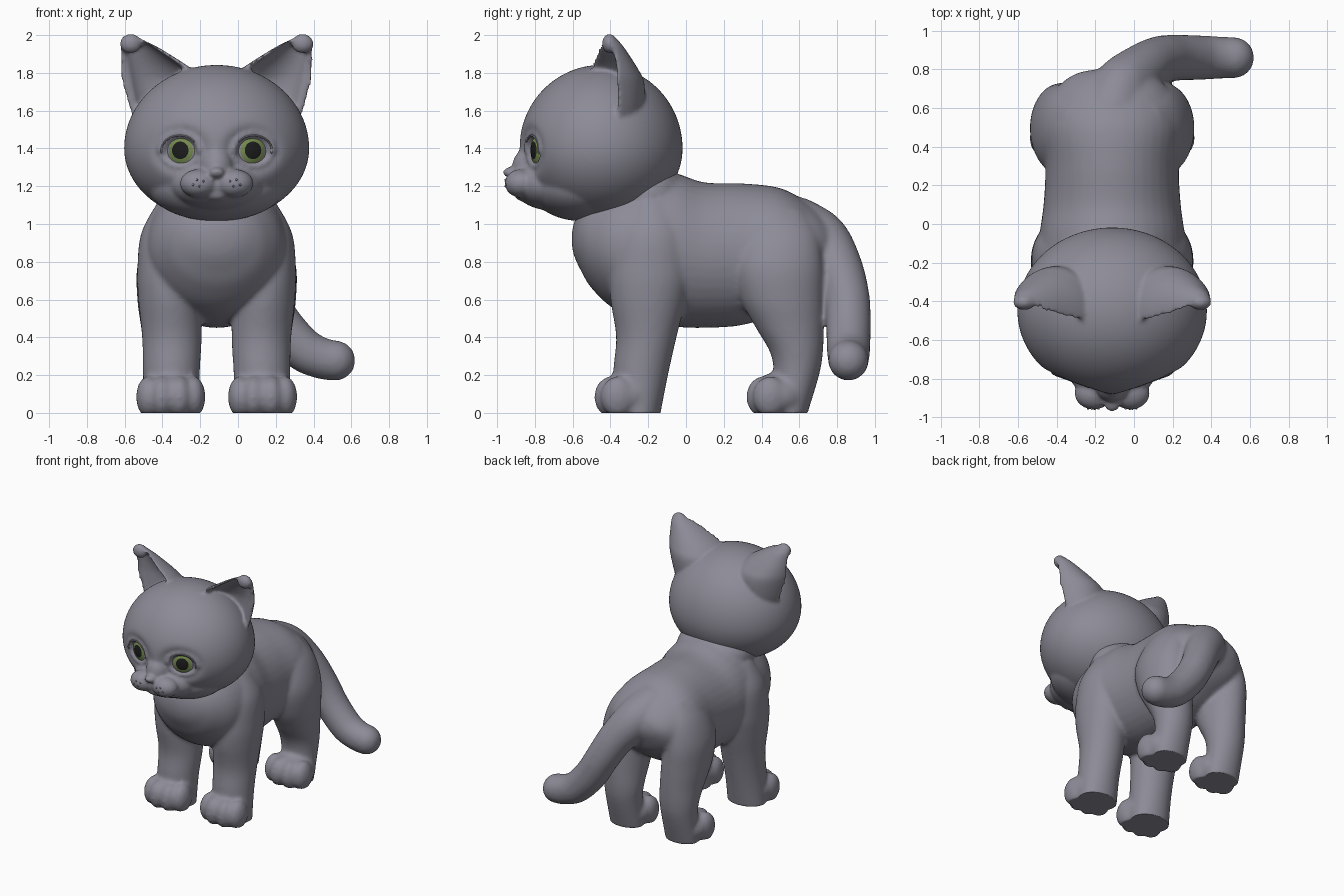
import bpy, bmesh, math
from mathutils import Vector, Matrix

if "Cube" in bpy.data.objects:
    bpy.data.objects.remove(bpy.data.objects["Cube"])

CX = -0.113          # the cat's own mirror plane (the tail swings to one side)


def material(name, rgb):
    m = bpy.data.materials.new(name)
    m.diffuse_color = (*rgb, 1)
    m.use_nodes = True
    m.node_tree.nodes["Principled BSDF"].inputs["Base Color"].default_value = m.diffuse_color
    return m


GREY = material("grey fur", (0.265, 0.26, 0.31))
GREEN = material("green iris", (0.18, 0.26, 0.08))
BLACK = material("black pupil", (0.012, 0.012, 0.012))


def smooth_rows(rows, steps=6):
    """Catmull-Rom interpolation of a short table of rows."""
    rows = [Vector(r) for r in rows]
    out = []
    for i in range(len(rows) - 1):
        a, b, c, d = rows[max(i - 1, 0)], rows[i], rows[i + 1], rows[min(i + 2, len(rows) - 1)]
        for k in range(steps):
            t = k / steps
            out.append(b + (c - a) * (t / 2) + (a * 2 - b * 5 + c * 4 - d) * (t * t / 2)
                       + (b * 3 - a - c * 3 + d) * (t ** 3 / 2))
    return out + [rows[-1]]


def loft(bm, rows, point, n=40):
    """Closed skin through rings; point(row, angle) gives each ring vertex."""
    rings = [[bm.verts.new(point(r, 2 * math.pi * i / n)) for i in range(n)]
             for r in smooth_rows(rows)]
    for a, b in zip(rings, rings[1:]):
        for i in range(n):
            j = (i + 1) % n
            bm.faces.new((a[i], a[j], b[j], b[i]))
    bm.faces.new(rings[0][::-1])
    bm.faces.new(rings[-1])


def blob(bm, c, r, sub=3):
    """Ellipsoid at c (x measured from the mirror plane)."""
    m = Matrix.Translation((CX + c[0], c[1], c[2])) @ Matrix.Diagonal((*r, 1))
    return bmesh.ops.create_icosphere(bm, subdivisions=sub, radius=1, matrix=m)["verts"]


def make(name, bm, *mats):
    me = bpy.data.meshes.new(name)
    bmesh.ops.recalc_face_normals(bm, faces=bm.faces[:])
    bm.to_mesh(me)
    bm.free()
    for m in mats:
        me.materials.append(m)
    me.shade_smooth()
    ob = bpy.data.objects.new(name, me)
    bpy.context.collection.objects.link(ob)
    return ob


def fuse(ob, voxel, iterations):
    """Melt overlapping parts into one soft skin with a flat base."""
    r = ob.modifiers.new("fuse", "REMESH")
    r.mode, r.voxel_size = "VOXEL", voxel
    s = ob.modifiers.new("soften", "SMOOTH")
    s.factor, s.iterations = 0.5, iterations
    me = bpy.data.meshes.new_from_object(ob.evaluated_get(bpy.context.evaluated_depsgraph_get()))
    ob.modifiers.clear()
    ob.data = me
    for v in me.vertices:
        v.co.z = max(v.co.z, 0)
    if not me.materials:
        me.materials.append(GREY)
    me.shade_smooth()


# ---------- body: torso, neck, legs, paws, tail ----------
bm = bmesh.new()
# torso rows: y, centre z, half width, half height
loft(bm, [(-.605, .92, .03, .03), (-.592, .92, .11, .09), (-.56, .92, .19, .16), (-.50, .90, .27, .24),
          (-.38, .88, .35, .33), (-.20, .87, .385, .39), (-.05, .86, .375, .405), (.10, .835, .355, .385),
          (.30, .84, .345, .375), (.50, .86, .36, .33), (.65, .87, .32, .24),
          (.73, .88, .26, .17), (.78, .90, .18, .09), (.80, .90, .08, .04)],
     lambda r, a: (CX + r[2] * math.cos(a), r[0], r[1] + r[3] * math.sin(a)))
blob(bm, (0, -.21, 1.15), (.30, .23, .17))

# leg rows: z, centre y, centre x, half width, half depth
FRONT_LEG = [(-.03, -.25, .243, .15, .11), (.20, -.24, .24, .15, .145), (.40, -.21, .237, .158, .16),
             (.60, -.20, .25, .165, .20), (.75, -.19, .265, .155, .21), (.95, -.18, .25, .15, .19),
             (1.12, -.18, .20, .11, .12)]
HIND_LEG = [(-.03, .55, .24, .13, .085), (.20, .585, .24, .135, .12), (.32, .585, .24, .145, .14),
            (.45, .55, .245, .155, .18), (.60, .51, .255, .165, .22), (.78, .49, .265, .155, .235),
            (.95, .50, .23, .13, .20), (1.08, .50, .18, .08, .12)]
for s in (-1, 1):
    for rows, toe_y in ((FRONT_LEG, -.395), (HIND_LEG, .41)):
        loft(bm, rows, lambda r, a: (CX + s * (r[2] + r[3] * math.cos(a)),
                                     r[1] + r[4] * math.sin(a), r[0]))
        x = s * .243
        blob(bm, (x, toe_y + .08, .09), (.17, .16, .125))
        for dx, dy, r in ((-.12, .035, .064), (-.047, 0, .068), (.047, 0, .068), (.12, .035, .064)):
            blob(bm, (x + dx, toe_y + dy, .085), (r, .092, .11))

# tail: x, y, z, radius
for x, y, z, r in smooth_rows([(-.11, .58, .97, .175), (-.06, .71, .915, .152), (.04, .80, .78, .132),
                               (.13, .85, .62, .122), (.22, .86, .47, .12), (.34, .86, .34, .116),
                               (.44, .86, .29, .11), (.515, .86, .277, .107)], 8):
    blob(bm, (x - CX, y, z), (r, r, r))
fuse(make("body", bm, GREY), .0135, 10)

# ---------- head: skull, muzzle, ears, eyelids ----------
bm = bmesh.new()
HC, HR = Vector((0, -.45, 1.40)), Vector((.49, .432, .442))
EYE_X, EYE_Z, SOCKET = .187, 1.39, .058
for v in blob(bm, HC, HR, 5):
    if v.co.z < HC.z:
        v.co.z = HC.z + (v.co.z - HC.z) * .385 / .442
    if v.co.y < HC.y:                                # shallow eye sockets
        q = ((abs(v.co.x - CX) - EYE_X) / .13) ** 2 + ((v.co.z - EYE_Z) / .11) ** 2
        v.co.y += SOCKET * math.exp(-q * q)
MUZZLE_R = (.1, .085, .076)
blob(bm, (0, -.55, 1.20), (.36, .28, .185), 4)       # jaw
blob(bm, (0, -.70, 1.21), (.25, .22, .14), 4)        # snout
blob(bm, (0, -.82, 1.30), (.09, .10, .11), 4)        # bridge
blob(bm, (0, -.928, 1.273), (.042, .042, .028))      # nose
blob(bm, (0, -.86, 1.16), (.075, .05, .04))          # chin


def ear_point(r, a):
    """Crescent section: round back, hollow front, turned outward."""
    z, cx, cy, w, depth = r
    u = w * math.cos(a) * (1 if math.sin(a) >= 0 else .80)
    d = depth * abs(math.sin(a)) * (1 if math.sin(a) >= 0 else .62)
    c, sn = math.cos(.36), math.sin(.36)
    return (CX + s * (cx + u * c - d * sn), cy + u * sn + d * c, z)


def eye_frame(s):
    """Centre in the socket, outward normal and sideways tangent."""
    y = HC.y - HR.y * math.sqrt(1 - (EYE_X / HR.x) ** 2)
    n = Vector((s * EYE_X / HR.x ** 2, (y - HC.y) / HR.y ** 2, 0)).normalized()
    return Vector((s * EYE_X, y + SOCKET, EYE_Z)), n, Vector((-s * n.y, s * n.x, 0))


def lid_point(s, a, w, h, lift):
    c, n, t = eye_frame(s)
    return c + t * (w * math.cos(a)) + Vector((0, 0, h * math.sin(a))) + n * lift


for s in (-1, 1):
    blob(bm, (s * .095, -.875, 1.215), MUZZLE_R)
    loft(bm, [(1.50, .27, -.41, .16, .16), (1.62, .285, -.43, .195, .21), (1.75, .30, -.44, .215, .22),
              (1.82, .325, -.435, .195, .18), (1.90, .385, -.43, .135, .125),
              (1.95, .425, -.42, .09, .08), (1.985, .452, -.412, .045, .04)], ear_point)
    blob(bm, (s * .455, -.405, 1.955), (.058, .04, .052))
    for k in range(33):
        a = math.pi * k / 32
        blob(bm, lid_point(s, a, .110, .090, .008), (.024,) * 3, 2)
        blob(bm, lid_point(s, -a, .110, .086, .004), (.017,) * 3, 2)
fuse(make("head", bm, GREY), .011, 6)

# ---------- eyes, lashes and whisker dots ----------
R = .15
for s, side in ((-1, "left"), (1, "right")):
    c, n, t = eye_frame(s)
    centre = c + n * (.024 - R) + Vector((CX, 0, 0))
    bm = bmesh.new()
    bmesh.ops.create_uvsphere(bm, u_segments=48, v_segments=60, radius=R,
                              matrix=Matrix.Translation(centre) @ n.to_track_quat("Z", "Y").to_matrix().to_4x4())
    for f in bm.faces:
        ang = math.degrees((f.calc_center_median() - centre).angle(n))
        f.material_index = 2 if ang < 18 else 1 if ang < 27 else 0
    make(side + "_eye", bm, GREY, GREEN, BLACK)

    bm = bmesh.new()
    for k in range(41):
        a = math.radians(-8 + 150 * k / 40)
        blob(bm, lid_point(s, a, .102, .078, .026), (.006,) * 3, 1)
    make(side + "_lash_line", bm, GREY)

    bm = bmesh.new()
    for dx, dz in ((-.25, .15), (.1, .25), (.3, -.1), (-.05, -.2)):
        d = Vector((s * dx, -math.sqrt(1 - dx * dx - dz * dz), dz))
        blob(bm, (s * .095 + d.x * MUZZLE_R[0], -.873 + d.y * MUZZLE_R[1],
                  1.215 + d.z * MUZZLE_R[2]), (.006,) * 3, 2)
    make(side + "_whisker_dots", bm, GREY)
